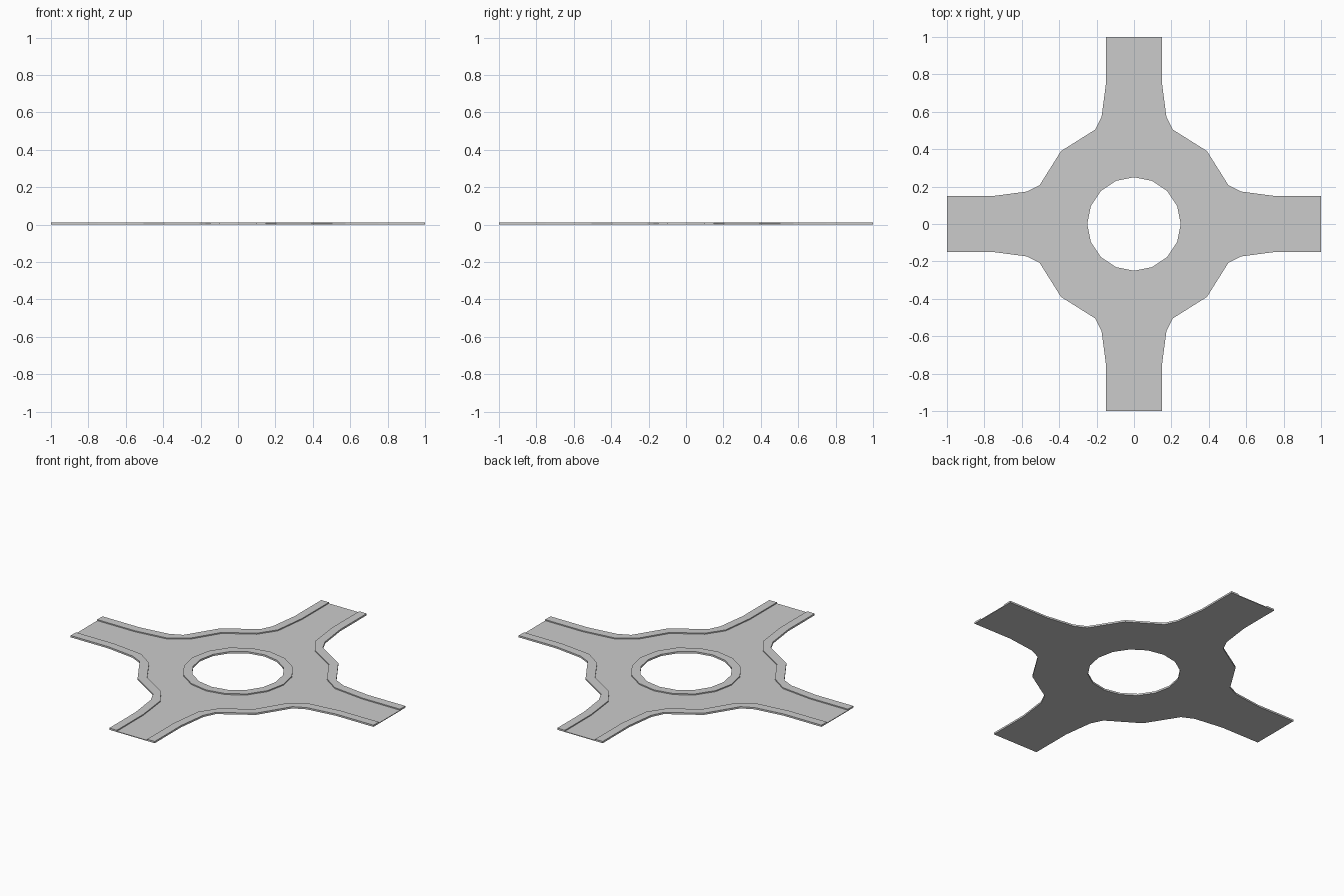
import bpy, bmesh
from math import cos, sin, pi

if "Cube" in bpy.data.objects:
    bpy.data.objects.remove(bpy.data.objects["Cube"])

ROAD_Z, KERB_Z = 0.004, 0.0105

# Outer and road-side kerb lines, half a corner each (mirrored on the diagonal)
OUTER = [(.15, 1), (.15, .75), (.173, .575), (.207, .505), (.39, .39)]
INNER = [(.10, 1), (.10, .75), (.124, .553), (.193, .452), (.353, .353)]


def corner(half, turn):
    pts = half + [(y, x) for x, y in reversed(half[:-1])]
    for _ in range(turn):
        pts = [(y, -x) for x, y in pts]
    return pts


def circle(r, n=16):
    return [(r * cos(2 * pi * i / n), r * sin(2 * pi * i / n)) for i in range(n)]


def prism(name, loops, height):
    """Solid slab from an outline plus optional hole loops."""
    bm = bmesh.new()
    rings = []
    for z in (0, height):
        edges = []
        for k, loop in enumerate(loops):
            vs = [bm.verts.new((x, y, z)) for x, y in loop]
            edges += [bm.edges.new((vs[i - 1], vs[i])) for i in range(len(vs))]
            rings.append(vs)
        bmesh.ops.triangle_fill(bm, edges=edges, use_beauty=True, use_dissolve=False)
    n = len(loops)
    for low, high in zip(rings[:n], rings[n:]):
        for i in range(len(low)):
            bm.faces.new((low[i - 1], low[i], high[i], high[i - 1]))
    bmesh.ops.recalc_face_normals(bm, faces=bm.faces)
    # merge the flat fill triangles
    bmesh.ops.dissolve_limit(bm, angle_limit=0.001, verts=[], edges=bm.edges)
    me = bpy.data.meshes.new(name)
    bm.to_mesh(me)
    bm.free()
    ob = bpy.data.objects.new(name, me)
    bpy.context.collection.objects.link(ob)
    return ob


# Road surface between the pavements, open around the centre
road_outline = [p for t in range(4) for p in corner(INNER, t)]
prism("road", [road_outline, circle(0.3)], ROAD_Z)

# Four raised corner pavements
for t in range(4):
    prism(f"pavement_{t + 1}", [corner(OUTER, t) + corner(INNER, t)[::-1]], KERB_Z)

# Raised ring kerb round the centre hole
prism("island_kerb", [circle(0.3), circle(0.25)], KERB_Z)
